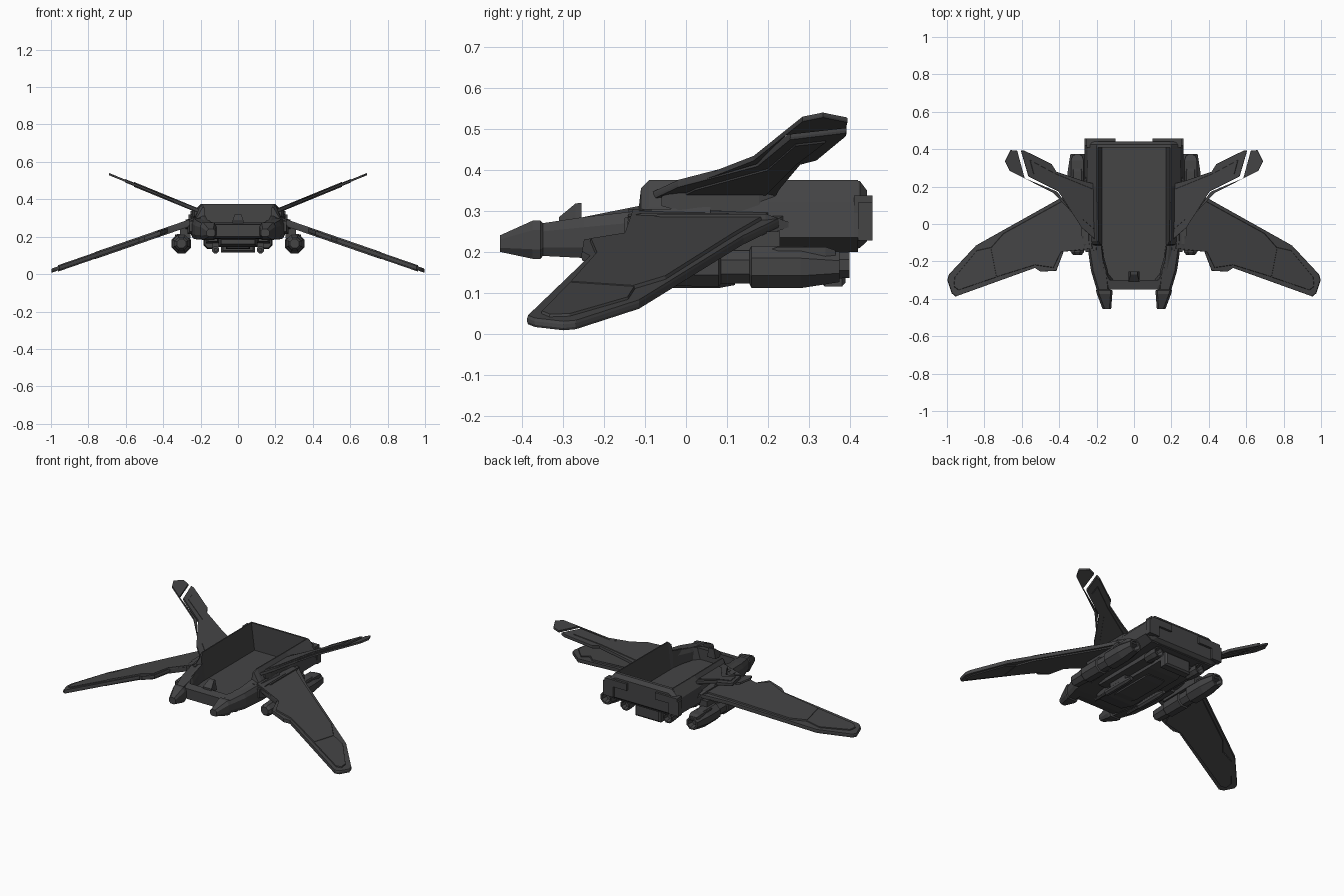
import bpy, bmesh, math

dark = bpy.data.materials.new("dark_hull")
dark.diffuse_color = (.058, .058, .06, 1)

def make(name, bm, mirror=True):
    bmesh.ops.remove_doubles(bm, verts=bm.verts, dist=1e-5)
    bmesh.ops.recalc_face_normals(bm, faces=bm.faces)
    me = bpy.data.meshes.new(name)
    bm.to_mesh(me)
    bm.free()
    me.materials.append(dark)
    ob = bpy.data.objects.new(name, me)
    bpy.context.collection.objects.link(ob)
    if mirror:
        m = ob.modifiers.new("mirror", 'MIRROR')
        m.use_axis = (True, False, False)
        m.use_clip = True
    return ob

def loft(name, rings, mirror=True):
    bm = bmesh.new()
    vs = [[bm.verts.new(p) for p in r] for r in rings]
    n = len(rings[0])
    for a, b in zip(vs, vs[1:]):
        for i in range(n):
            j = (i + 1) % n
            bm.faces.new((a[i], a[j], b[j], b[i]))
    bm.faces.new(vs[0])
    bm.faces.new(vs[-1][::-1])
    return make(name, bm, mirror)

def box(name, x0, x1, y0, y1, z0, z1, taper=0.0, mirror=True):
    # rectangular block whose ends narrow by taper
    def ring(y, t):
        return [(x0 + t, y, z0 + t), (x1 - t, y, z0 + t), (x1 - t, y, z1 - t), (x0 + t, y, z1 - t)]
    if taper:
        e = (y1 - y0) * 0.15
        return loft(name, [ring(y0, taper), ring(y0 + e, 0), ring(y1 - e, 0), ring(y1, taper)], mirror)
    return loft(name, [ring(y0, 0), ring(y1, 0)], mirror)

def plate(name, outline, z_of, t, inset=0.0):
    # sloping slab following z_of(x), narrowed towards its outer skins
    cx = sum(p[0] for p in outline) / len(outline)
    cy = sum(p[1] for p in outline) / len(outline)
    def ring(dz, k):
        return [(cx + (x - cx) * k, cy + (y - cy) * k, z_of(cx + (x - cx) * k) + dz) for x, y in outline]
    k = 1 - inset
    return loft(name, [ring(-t, k), ring(-t * .4, 1), ring(t * .4, 1), ring(t, k)])

def tube(name, x, z, stations, sides=8):
    rings = []
    for y, r in stations:
        rings.append([(x + r * math.cos(2 * math.pi * (i + .5) / sides), y,
                       z + r * math.sin(2 * math.pi * (i + .5) / sides)) for i in range(sides)])
    return loft(name, rings)

# Open hull tub: half section (floor, wall, rim, shoulder, chine, belly)
def section(y, rim_in, rim_out, rim_z, sx, sz, wx, wz, bx, bz, floor_in):
    return [(0, y, .205), (floor_in, y, .205), (rim_in, y, rim_z), (rim_out, y, rim_z),
            (sx, y, sz), (wx, y, wz), (bx, y, bz), (0, y, bz)]

loft("hull_tub", [
    section(-.30, .13, .15, .275, .185, .265, .20, .235, .17, .190, .11),
    section(-.25, .16, .175, .285, .20, .275, .215, .24, .18, .188, .15),
    section(-.115, .175, .188, .312, .22, .295, .245, .25, .20, .188, .170),
    section(-.11, .18, .190, .355, .222, .300, .248, .25, .20, .188, .170),
    section(-.09, .19, .197, .375, .225, .310, .25, .255, .20, .188, .170),
    section(.20, .193, .200, .375, .245, .322, .265, .235, .21, .190, .170),
    section(.42, .193, .200, .375, .25, .322, .265, .235, .22, .20, .170),
])

# Solid bow and stern closing the tub
def solid(y, tx, tz, sx, sz, wx, wz, bx, bz):
    return [(0, y, tz), (tx, y, tz), (sx, y, sz), (wx, y, wz), (bx, y, bz), (0, y, bz)]

loft("bow", [solid(-.35, .12, .265, .16, .255, .175, .23, .15, .20),
             solid(-.30, .15, .275, .185, .265, .20, .235, .17, .19)])
loft("stern", [solid(.41, .20, .375, .25, .322, .265, .235, .22, .205),
               solid(.425, .198, .373, .25, .322, .265, .235, .22, .21),
               solid(.442, .188, .35, .245, .315, .255, .24, .20, .225)])
box("stern_lip", .10, .255, .41, .456, .295, .338)
box("stern_cheek", .195, .265, .42, .456, .228, .32)
loft("sensor_fin", [[(-.03, -.31, .26), (.03, -.31, .26), (.03, -.31, .285), (-.03, -.31, .285)],
                    [(-.03, -.27, .26), (.03, -.27, .26), (.018, -.27, .318), (-.018, -.27, .318)],
                    [(-.03, -.255, .26), (.03, -.255, .26), (.018, -.255, .32), (-.018, -.255, .32)]], False)

# Forward prongs running back into side fairings
def prong(y, x0, x1, z0, z1):
    c = .25 * (z1 - z0)
    return [(x0, y, z0 + c), (x0 + .01, y, z0), (x1 - .012, y, z0), (x1, y, z0 + c),
            (x1, y, z1 - c), (x1 - .012, y, z1), (x0 + .01, y, z1), (x0, y, z1 - c)]

loft("prong", [prong(-.455, .122, .168, .20, .24), prong(-.375, .116, .198, .183, .276),
               prong(-.355, .116, .204, .183, .276), prong(-.35, .13, .20, .19, .27),
               prong(-.25, .14, .23, .185, .285),
               prong(-.10, .182, .252, .19, .302), prong(.06, .20, .258, .20, .31)])
box("side_intake", .20, .27, -.15, .14, .215, .295, .012)

# Main wings drooping to the ground: thin blade plus thicker inner layers
def wing_z(x):
    return .277 - .346 * (x - .25)

plate("wing", [(.20, -.14), (.375, -.145), (.415, -.25), (.50, -.255), (.53, -.235), (.955, -.388), (.975, -.37),
               (.998, -.30), (.99, -.27), (.845, -.115), (.765, -.07), (.39, .14), (.25, .24), (.20, .26)],
      wing_z, .011, .008)
plate("wing_core", [(.22, -.13), (.39, -.15), (.43, -.235), (.53, -.22), (.74, -.285), (.77, -.13),
                    (.70, -.05), (.39, .12), (.24, .21)], wing_z, .019, .02)
plate("wing_tip", [(.72, -.28), (.94, -.355), (.965, -.335), (.96, -.285), (.84, -.14), (.75, -.12)],
      wing_z, .017, .03)
box("wing_root", .205, .28, -.12, .25, .24, .293, .02)

# Raised tail fins with a separate leading strake
def fin_z(x):
    return .334 + .41 * (x - .2)

plate("tail_fin", [(.19, -.05), (.20, -.09), (.28, -.02), (.34, .075), (.405, .175), (.565, .255), (.605, .392),
                   (.585, .392), (.44, .32), (.415, .28), (.27, .23), (.19, .21)], fin_z, .009, .01)
plate("fin_strake", [(.30, .02), (.34, .07), (.43, .165), (.665, .285), (.69, .335), (.66, .395), (.625, .392),
                     (.585, .245), (.41, .172)], fin_z, .006, .008)
plate("fin_panel", [(.20, -.04), (.27, .02), (.39, .20), (.54, .27), (.56, .345), (.42, .27), (.20, .18)],
      fin_z, .013, .03)
box("fin_root", .197, .245, -.06, .22, .30, .348, .012)

# Slung engines under the wings
tube("engine", .303, .163, [(-.165, .026), (-.15, .038), (-.06, .042), (-.05, .050), (.08, .052), (.085, .044),
                            (.155, .044), (.16, .056), (.28, .056), (.34, .046), (.375, .04), (.375, .03), (.34, .022)])
box("engine_pylon", .255, .31, -.05, .23, .19, .25)
box("engine_fairing", .27, .337, .20, .365, .17, .212, .008)

# Belly keel, guns and rear thrusters
box("belly", -.105, .105, -.22, .34, .145, .20, .015, mirror=False)
box("belly_rail", .10, .17, -.12, .36, .165, .20, .01)
box("belly_hatch", -.065, .065, -.10, .20, .135, .16, .006, mirror=False)
tube("belly_gun", .12, .13, [(-.20, .010), (-.10, .010), (-.095, .020), (.08, .020), (.12, .012)])
box("gun_mount", .105, .135, -.05, .08, .13, .185)
tube("thruster", .15, .168, [(.30, .03), (.37, .036), (.40, .034), (.40, .026), (.37, .02)])
box("tail_bumper", -.09, .09, .33, .39, .115, .20, .01, mirror=False)
